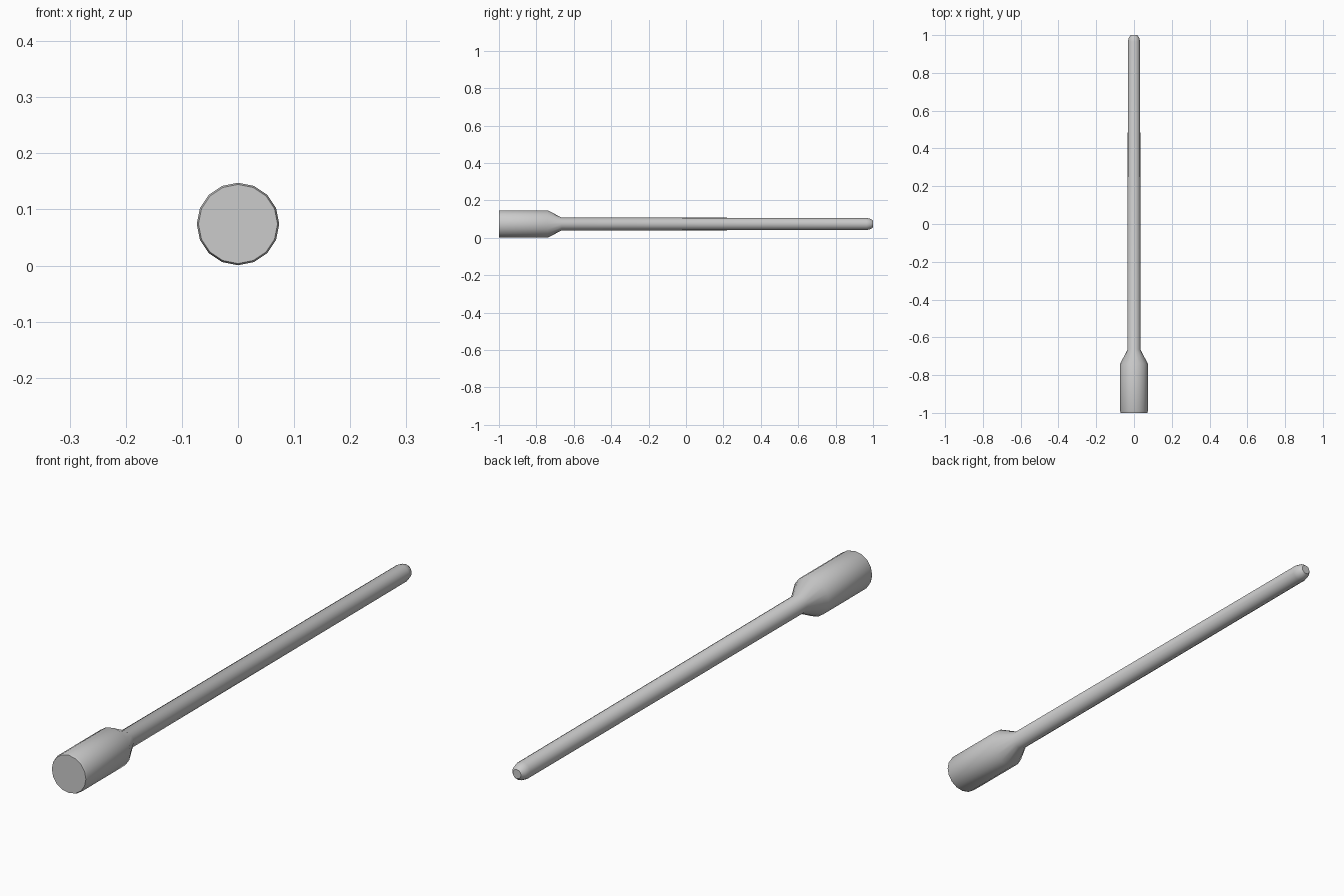
import bpy, bmesh
from math import cos, sin, pi, radians

if "Cube" in bpy.data.objects:
    bpy.data.objects.remove(bpy.data.objects["Cube"])

SIDES = 16
AXIS_Z = 0.074


def lathe_y(name, profile):
    """Revolve (y, radius) pairs around a horizontal axis and cap both ends."""
    bm = bmesh.new()
    rings = [[bm.verts.new((r * cos(2 * pi * i / SIDES), y,
                            AXIS_Z + r * sin(2 * pi * i / SIDES)))
              for i in range(SIDES)] for y, r in profile]
    for a, b in zip(rings, rings[1:]):
        for i in range(SIDES):
            j = (i + 1) % SIDES
            bm.faces.new((a[i], a[j], b[j], b[i]))
    bm.faces.new(rings[0])
    bm.faces.new(rings[-1])
    bmesh.ops.recalc_face_normals(bm, faces=bm.faces)
    mesh = bpy.data.meshes.new(name)
    bm.to_mesh(mesh)
    bm.free()
    obj = bpy.data.objects.new(name, mesh)
    bpy.context.collection.objects.link(obj)
    bpy.ops.object.select_all(action='DESELECT')
    obj.select_set(True)
    bpy.context.view_layer.objects.active = obj
    bpy.ops.object.shade_smooth_by_angle(angle=radians(35))
    return obj


# One continuous turned body: thick grip, shoulder, slim shaft, blunt tip
lathe_y("handled_rod", [
    (-1.0, 0.0705), (-0.992, 0.0735),   # chamfered butt of the grip
    (-0.74, 0.0735), (-0.665, 0.0345),  # conical shoulder
    (0.965, 0.0325),                    # slightly tapered shaft
    (0.988, 0.027), (1.0, 0.017),       # rounded tip
])
